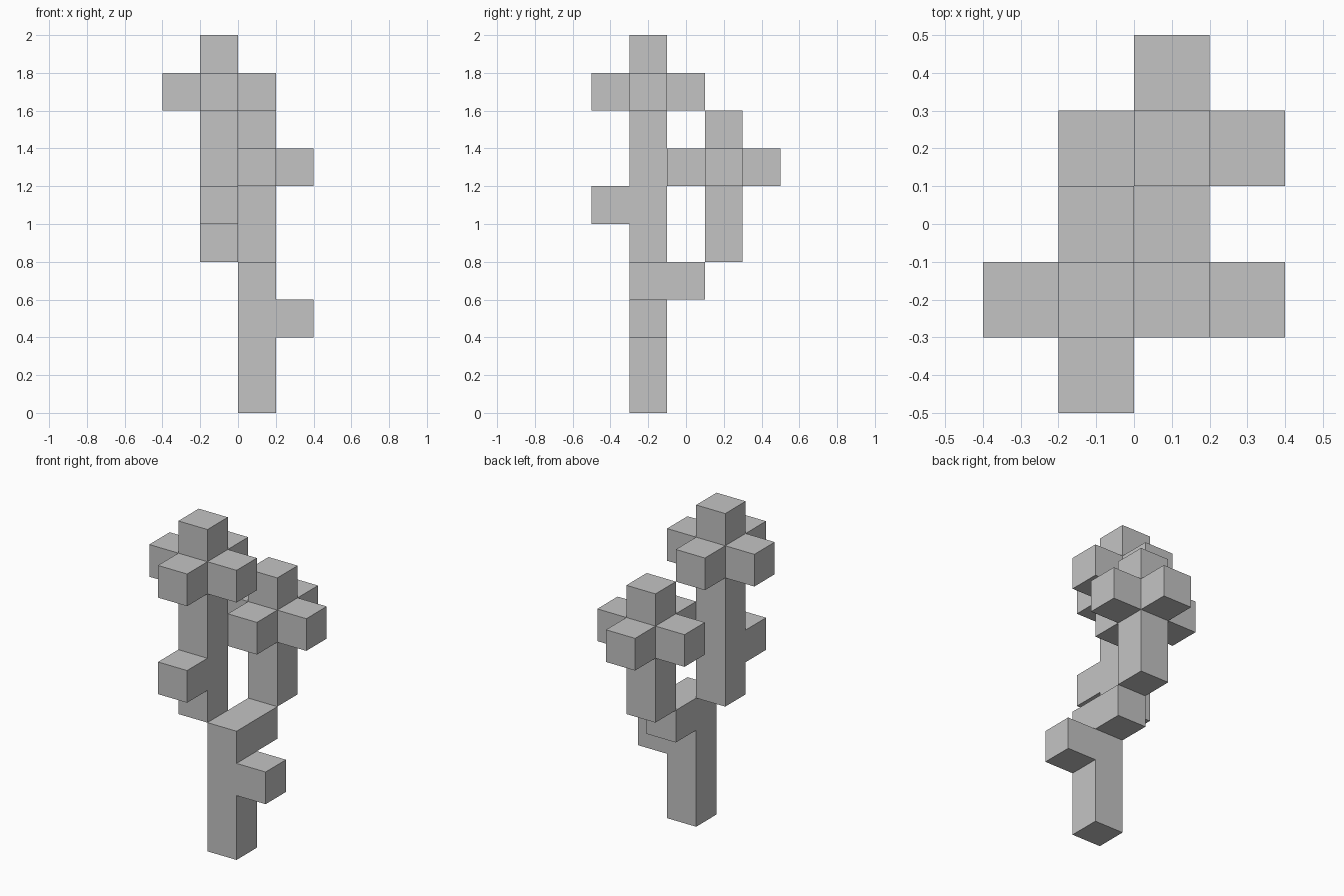
import bpy
import bmesh
from mathutils import Matrix, Vector

cube = bpy.data.objects.get("Cube")
if cube:
    bpy.data.objects.remove(cube, do_unlink=True)

U = 0.2  # edge of one cube

grey = bpy.data.materials.new("plain grey")
grey.use_nodes = True
colour = (0.55, 0.55, 0.55, 1)
grey.diffuse_color = colour
grey.node_tree.nodes["Principled BSDF"].inputs["Base Color"].default_value = colour


def block(name, centre, height=1):
    """Square column, its base centred on the given point."""
    bm = bmesh.new()
    bmesh.ops.create_cube(bm, size=U, matrix=Matrix.Diagonal((1, 1, height, 1)))
    mesh = bpy.data.meshes.new(name)
    bm.to_mesh(mesh)
    bm.free()
    mesh.materials.append(grey)
    obj = bpy.data.objects.new(name, mesh)
    obj.location = Vector(centre) + Vector((0, 0, U * height / 2))
    bpy.context.collection.objects.link(obj)


def flower(name, x, y, base, height):
    """Stem with four petals around the cube below its tip."""
    block(name + "_stem", (x, y, base), height)
    petal_z = base + (height - 2) * U
    for side, dx, dy in (("left", U, 0), ("right", -U, 0),
                         ("front", 0, -U), ("back", 0, U)):
        block(f"{name}_petal_{side}", (x + dx, y + dy, petal_z))


# Trunk with its leaf and rear branch
block("trunk", (0.1, -0.2, 0), 4)
block("trunk_leaf", (0.3, -0.2, 0.4))
block("rear_branch", (0.1, 0, 0.6))

# Tall flower with a leaf, and short flower behind
flower("tall_flower", -0.1, -0.2, 0.8, 6)
block("tall_flower_leaf", (-0.1, -0.4, 1.0))
flower("short_flower", 0.1, 0.2, 0.8, 4)
